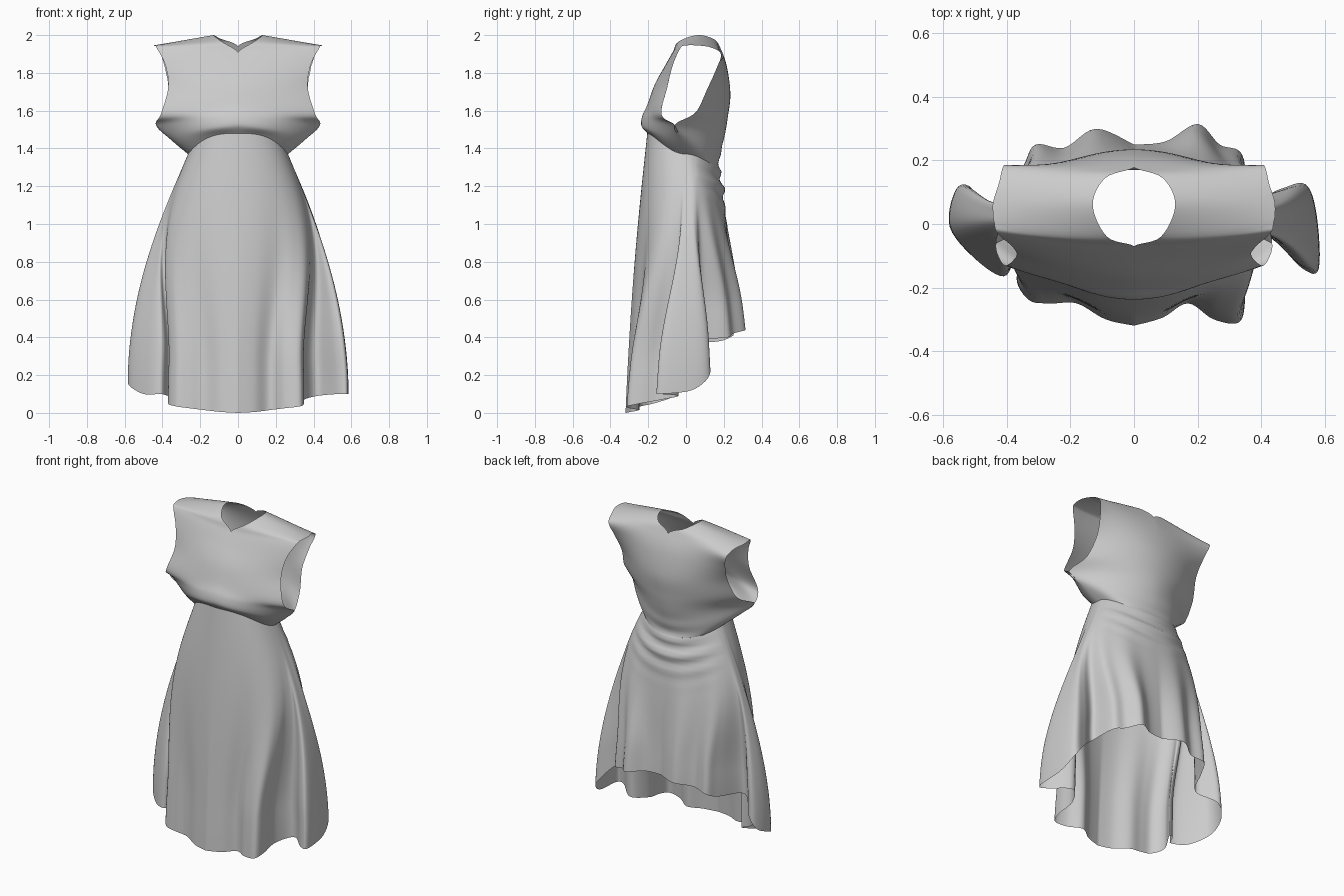
import bpy, bmesh, math

if "Cube" in bpy.data.objects:
    bpy.data.objects.remove(bpy.data.objects["Cube"])

# Bodice half: rows run front waist -> over shoulder -> back waist
# each row: centre/neck edge (x, y, z), then side/armhole edge (x, y, z)
BODICE = [
    (0, -.205, 1.48, .265, 0, 1.37), (0, -.236, 1.52, .36, -.03, 1.45),
    (0, -.232, 1.57, .435, -.06, 1.525), (0, -.205, 1.63, .41, -.13, 1.58),
    (0, -.165, 1.74, .37, -.10, 1.72), (0, -.11, 1.84, .385, -.07, 1.84),
    (0, -.07, 1.91, .43, -.03, 1.93), (.085, -.04, 1.965, .44, .0, 1.945),
    (.13, .06, 2.0, .445, .06, 1.945), (.09, .145, 1.98, .425, .13, 1.935),
    (0, .178, 1.94, .41, .185, 1.90), (0, .215, 1.84, .385, .16, 1.82),
    (0, .235, 1.69, .37, .11, 1.71), (0, .222, 1.57, .395, .05, 1.59),
    (0, .207, 1.48, .435, -.06, 1.525), (0, .185, 1.39, .36, -.03, 1.45),
    (0, .165, 1.30, .265, 0, 1.37)]

# Hem outlines from front centre to back centre, as (|x|, y, z)
HEM_RIGHT = [
    (0, -.32, 0), (.09, -.295, .005), (.17, -.25, .015), (.25, -.30, .025),
    (.33, -.31, .035), (.35, -.24, .05), (.35, -.13, .07), (.42, -.04, .09),
    (.53, -.14, .10), (.582, -.14, .10), (.575, .03, .12), (.54, .125, .20),
    (.46, .11, .30), (.37, .08, .38), (.34, .22, .40), (.27, .25, .42),
    (.20, .315, .44), (.10, .26, .45), (0, .25, .45)]
HEM_LEFT = [
    (0, -.32, 0), (.09, -.30, .005), (.18, -.25, .015), (.26, -.25, .025),
    (.33, -.24, .035), (.37, -.17, .05), (.33, -.08, .08), (.37, -.10, .09),
    (.41, -.165, .10), (.50, -.11, .10), (.58, -.01, .15), (.565, .10, .20),
    (.52, .12, .28), (.43, .03, .36), (.35, .18, .38), (.31, .25, .41),
    (.22, .24, .43), (.12, .30, .45), (0, .25, .45)]


def spline(pts, n):
    """Catmull-Rom through pts, n samples per span."""
    out = []
    for i in range(len(pts) - 1):
        a, b, c, d = (pts[max(0, min(len(pts) - 1, i + k))] for k in (-1, 0, 1, 2))
        for j in range(n):
            t = j / n
            out.append([.5 * (2 * q + (r - p) * t + (2 * p - 5 * q + 4 * r - s) * t * t
                              + (3 * q - p - 3 * r + s) * t ** 3)
                        for p, q, r, s in zip(a, b, c, d)])
    return out + [list(pts[-1])]


def smoothstep(v):
    v = max(0, min(1, v))
    return v * v * (3 - 2 * v)


def sheet(name, grids):
    """Join point grids into one smooth open surface."""
    bm = bmesh.new()
    for grid in grids:
        vs = [[bm.verts.new(p) for p in row] for row in grid]
        for r0, r1 in zip(vs, vs[1:]):
            for i in range(len(r0) - 1):
                bm.faces.new((r0[i], r0[i + 1], r1[i + 1], r1[i]))
    bmesh.ops.remove_doubles(bm, verts=bm.verts, dist=.002)
    bmesh.ops.recalc_face_normals(bm, faces=bm.faces)
    me = bpy.data.meshes.new(name)
    bm.to_mesh(me)
    bm.free()
    ob = bpy.data.objects.new(name, me)
    bpy.context.collection.objects.link(ob)
    for p in me.polygons:
        p.use_smooth = True
    return ob


def wrinkle(x, y, z):
    """Sagging gathers across the back of the waist."""
    if y < .05:
        return y
    mask = math.exp(-((z - 1.22) / .12) ** 2) * max(0, 1 - (x / .33) ** 2)
    return y + mask * (.012 + .012 * math.sin(z * 65 - 60 * x * x))


def bodice_half(side, cols=24):
    grid = []
    for ix, iy, iz, ox, oy, oz in spline(BODICE, 6):
        up = smoothstep((oz - 1.37) / .16)   # 0 at the waist, 1 at the armhole
        row = []
        for c in range(cols + 1):
            a = c / cols * math.pi / 2
            s = math.sin(a)
            x = ix + (ox - ix) * s
            z = iz + (oz - iz) * (s * up + s ** 3 * (1 - up))
            y = iy + (oy - iy) * (s * s * up + (1 - math.cos(a)) * (1 - up))
            row.append((side * x, wrinkle(x, y, z), z))
        grid.append(row)
    return grid


def skirt_half(hem, side, rows=40):
    line = spline(hem, 6)
    grid = []
    for i, (hx, hy, hz) in enumerate(line):
        u = math.pi * i / (len(line) - 1)
        a = u + .35 * math.sin(2 * u)
        s, c = math.sin(a), math.cos(a)
        # waist point shared with the bodice edge
        wx = .265 * s
        wy = -.205 * c if c > 0 else -.165 * c
        wz = (1.48 if c > 0 else 1.30) * (1 - s ** 3) + 1.37 * s ** 3
        # plain flare that the folds grow out of
        ex, ey = .60 * s, -c * (.33 if c > 0 else .29)
        col = []
        for r in range(rows + 1):
            t = r / rows
            f = math.sin(t * math.pi / 2)
            w = smoothstep(t / .85)
            tx, ty = ex + (hx - ex) * w, ey + (hy - ey) * w
            x, z = wx + (tx - wx) * f, wz + (hz - wz) * t
            y = wy + (ty - wy) * (t + f) / 2
            col.append((side * x, wrinkle(x, y, z), z))
        grid.append(col)
    return grid


sheet("bodice", [bodice_half(1), bodice_half(-1)])
sheet("skirt", [skirt_half(HEM_RIGHT, 1), skirt_half(HEM_LEFT, -1)])
